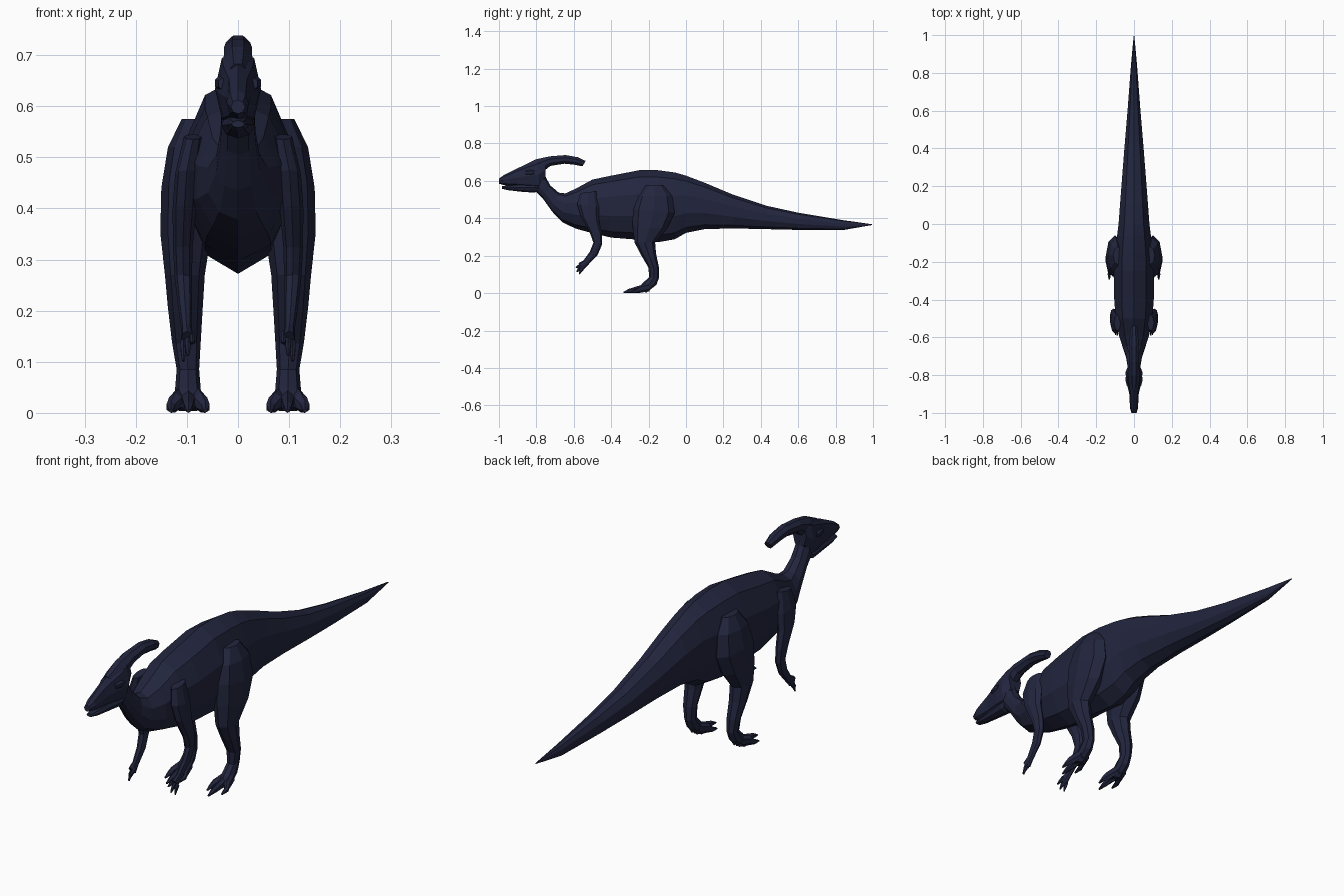
import bpy, bmesh
from math import sin, cos, pi
from mathutils import Vector

hide = bpy.data.materials.new("dark_hide")
hide.diffuse_color = (0.016, 0.019, 0.048, 1)


def loft(name, rings, sides=8, mirror=False, turn=0.0):
    """Skin rings; each is (y1, z1, y2, z2, half width, x centre):
    two opposite points in the side plane plus the sideways extent."""
    bm = bmesh.new()
    loops = []
    for y1, z1, y2, z2, w, xc in rings:
        a, b = Vector((xc, y1, z1)), Vector((xc, y2, z2))
        mid, half = (a + b) / 2, (a - b) / 2
        k = 1 / cos(turn)
        loops.append([bm.verts.new(mid + half * cos(t) * k + Vector((w * sin(t) * k, 0, 0)))
                      for t in (2 * pi * i / sides + turn for i in range(sides))])
    for p, q in zip(loops, loops[1:]):
        for i in range(sides):
            j = (i + 1) % sides
            bm.faces.new((p[i], p[j], q[j], q[i]))
    bm.faces.new(loops[0])
    bm.faces.new(loops[-1])
    bmesh.ops.recalc_face_normals(bm, faces=bm.faces)
    me = bpy.data.meshes.new(name)
    bm.to_mesh(me)
    bm.free()
    me.materials.append(hide)
    ob = bpy.data.objects.new(name, me)
    bpy.context.collection.objects.link(ob)
    if mirror:
        ob.modifiers.new("Mirror", 'MIRROR')
    return ob


def upright(rows):
    """Vertical rings from (y, top, bottom, half width)."""
    return [(y, t, y, b, w, 0) for y, t, b, w in rows]


# Tail, trunk and neck in one skin
trunk = upright([
    (0.995, 0.368, 0.364, 0.002), (0.84, 0.39, 0.337, 0.017), (0.60, 0.43, 0.338, 0.036),
    (0.43, 0.467, 0.342, 0.051), (0.25, 0.527, 0.346, 0.066), (0.10, 0.59, 0.342, 0.078),
    (0.0, 0.628, 0.322, 0.086), (-0.06, 0.645, 0.288, 0.094), (-0.15, 0.657, 0.272, 0.105),
    (-0.25, 0.657, 0.285, 0.110), (-0.40, 0.628, 0.297, 0.110), (-0.50, 0.607, 0.320, 0.102),
    (-0.59, 0.558, 0.345, 0.084)])
neck = [(-0.645, 0.533, -0.66, 0.378, 0.062, 0), (-0.68, 0.537, -0.715, 0.435, 0.045, 0),
        (-0.725, 0.575, -0.765, 0.505, 0.036, 0), (-0.75, 0.62, -0.80, 0.54, 0.034, 0),
        (-0.755, 0.665, -0.83, 0.58, 0.030, 0)]
loft("body", trunk + neck, 10)

# Skull, lower jaw and swept back crest
loft("skull", upright([
    (-1.0, 0.612, 0.585, 0.014), (-0.975, 0.630, 0.578, 0.021), (-0.90, 0.668, 0.567, 0.025),
    (-0.83, 0.700, 0.556, 0.041), (-0.785, 0.718, 0.550, 0.045), (-0.752, 0.715, 0.605, 0.032)]), 8)
loft("lower_jaw", upright([
    (-0.985, 0.572, 0.558, 0.013), (-0.95, 0.577, 0.550, 0.020), (-0.88, 0.585, 0.542, 0.025),
    (-0.81, 0.590, 0.537, 0.033), (-0.775, 0.590, 0.550, 0.028)]), 8)
loft("crest", [
    (-0.87, 0.682, -0.84, 0.63, 0.020, 0), (-0.80, 0.716, -0.77, 0.645, 0.028, 0),
    (-0.73, 0.731, -0.725, 0.68, 0.027, 0), (-0.645, 0.738, -0.65, 0.692, 0.024, 0),
    (-0.58, 0.727, -0.60, 0.687, 0.022, 0), (-0.537, 0.707, -0.553, 0.678, 0.015, 0)],
    8, turn=pi / 8)
loft("eye", [(-0.858, 0.655, -0.858, 0.632, 0.008, 0.031),
             (-0.83, 0.660, -0.83, 0.630, 0.010, 0.036),
             (-0.81, 0.655, -0.81, 0.635, 0.007, 0.038)], 6, mirror=True)

# Hind leg: thigh, shin and ankle
loft("hind_leg", [
    (-0.215, 0.575, -0.12, 0.575, 0.025, 0.085), (-0.26, 0.52, -0.075, 0.52, 0.042, 0.095),
    (-0.285, 0.45, -0.06, 0.43, 0.050, 0.100), (-0.285, 0.36, -0.10, 0.345, 0.050, 0.102),
    (-0.275, 0.27, -0.165, 0.27, 0.039, 0.104), (-0.238, 0.20, -0.160, 0.21, 0.034, 0.103),
    (-0.200, 0.135, -0.145, 0.14, 0.028, 0.101), (-0.198, 0.085, -0.143, 0.085, 0.022, 0.098),
    (-0.235, 0.05, -0.158, 0.045, 0.025, 0.098), (-0.26, 0.012, -0.21, 0.003, 0.028, 0.098)],
    8, mirror=True)

# Three spread hind toes
for n, (tip_x, tip_y) in enumerate([(0.064, -0.295), (0.097, -0.335), (0.131, -0.295)]):
    mid_x = 0.098 + (tip_x - 0.098) * 0.75
    loft(f"hind_toe_{n + 1}", [
        (-0.195, 0.058, -0.195, 0.010, 0.013, 0.098 + (tip_x - 0.098) * 0.35),
        (-0.25, 0.040, -0.25, 0.001, 0.014, mid_x),
        (tip_y + 0.03, 0.023, tip_y + 0.03, 0.0, 0.010, tip_x),
        (tip_y, 0.007, tip_y, 0.001, 0.004, tip_x)], 6, mirror=True)

# Arm: shoulder, elbow, wrist and palm
loft("arm", [
    (-0.565, 0.535, -0.48, 0.545, 0.018, 0.088), (-0.582, 0.475, -0.465, 0.46, 0.023, 0.100),
    (-0.56, 0.405, -0.465, 0.39, 0.023, 0.105), (-0.515, 0.325, -0.448, 0.315, 0.019, 0.108),
    (-0.495, 0.27, -0.448, 0.262, 0.017, 0.107), (-0.515, 0.22, -0.472, 0.205, 0.014, 0.104),
    (-0.548, 0.175, -0.522, 0.152, 0.010, 0.101), (-0.575, 0.160, -0.545, 0.128, 0.013, 0.099)],
    8, mirror=True)

# Fingers fanned from the palm
for n, (x, y, z) in enumerate([(0.089, -0.592, 0.135), (0.098, -0.587, 0.112), (0.107, -0.572, 0.100)]):
    loft(f"finger_{n + 1}", [
        (-0.560, 0.162 - n * 0.008, -0.545, 0.143 - n * 0.008, 0.006, x),
        ((y - 0.56) / 2 - 0.003, (z + 0.15) / 2 + 0.007, (y - 0.55) / 2 + 0.006, (z + 0.14) / 2 - 0.004, 0.006, x),
        (y, z + 0.003, y + 0.004, z, 0.003, x)], 6, mirror=True)
